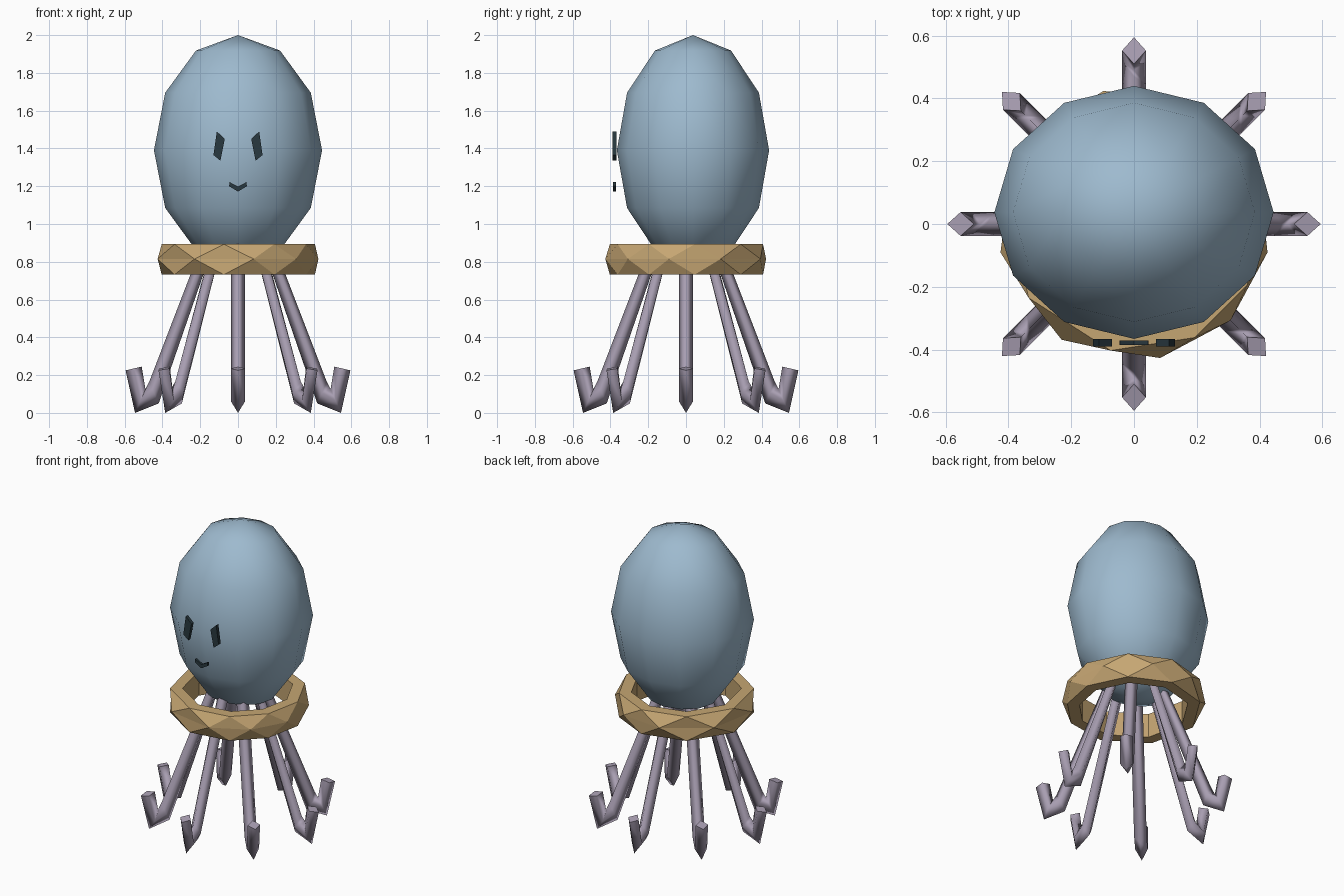
import bpy, bmesh
from math import radians, cos, sin, pi
from mathutils import Matrix

cube = bpy.data.objects.get("Cube")
if cube:
    bpy.data.objects.remove(cube, do_unlink=True)


def material(name, rgb):
    mat = bpy.data.materials.new(name)
    mat.use_nodes = True
    mat.diffuse_color = (*rgb, 1)
    mat.node_tree.nodes["Principled BSDF"].inputs["Base Color"].default_value = (*rgb, 1)
    return mat


BLUE = material("soft_blue", (0.34, 0.49, 0.62))
GOLD = material("tan_gold", (0.56, 0.38, 0.17))
MAUVE = material("pale_mauve", (0.39, 0.34, 0.44))
DARK = material("dark_slate", (0.022, 0.04, 0.05))


def finish(bm, name, mat, smooth=False):
    bmesh.ops.recalc_face_normals(bm, faces=bm.faces)
    for f in bm.faces:
        f.smooth = smooth
    mesh = bpy.data.meshes.new(name)
    bm.to_mesh(mesh)
    bm.free()
    mesh.materials.append(mat)
    obj = bpy.data.objects.new(name, mesh)
    bpy.context.collection.objects.link(obj)
    return obj


# Egg-shaped body: stretched sphere with 12 sides
bm = bmesh.new()
bmesh.ops.create_uvsphere(bm, u_segments=12, v_segments=6, radius=1)
bmesh.ops.transform(bm, verts=bm.verts,
                    matrix=Matrix.Translation((0, 0.037, 1.39)) @ Matrix.Diagonal((0.445, 0.403, 0.61, 1)))
finish(bm, "body", BLUE, True)

# Faceted ring: outer ridge points sit between the rim corners
ridge = [radians(a) for a in (25, 65, 103, 148, 192, 238, 281, 315, 348)]
n = len(ridge)
corner = [(a + (ridge[(i + 1) % n] + (2 * pi if i == n - 1 else 0))) / 2 for i, a in enumerate(ridge)]
bm = bmesh.new()


def loop(angles, radius, z):
    return [bm.verts.new((radius * cos(a), radius * sin(a), z)) for a in angles]


mid = loop(ridge, 0.435, 0.815)
top, bottom = loop(corner, 0.41, 0.893), loop(corner, 0.41, 0.732)
top_in, bottom_in = loop(corner, 0.335, 0.893), loop(corner, 0.335, 0.732)
for i in range(n):
    j = (i + 1) % n
    for rim, rim_in in ((top, top_in), (bottom, bottom_in)):
        bm.faces.new((mid[i], mid[j], rim[i]))
        bm.faces.new((mid[j], rim[i], rim[j]))
        bm.faces.new((rim[i], rim[j], rim_in[j], rim_in[i]))
    bm.faces.new((top_in[i], top_in[j], bottom_in[j], bottom_in[i]))
finish(bm, "ring", GOLD)

# Hooked leg: diamond sections as (inner r, z) and (outer r, z) pairs
sections = [((0.168, 0.95), (0.115, 0.93)), ((0.47, 0.165), (0.42, 0.05)),
            ((0.49, 0.125), (0.545, 0.0)), ((0.51, 0.245), (0.595, 0.225))]


def leg(angle, name):
    bm = bmesh.new()
    rings = []
    for (r1, z1), (r2, z2) in sections:
        r, z = (r1 + r2) / 2, (z1 + z2) / 2
        rings.append([bm.verts.new(p) for p in
                      ((r1, 0, z1), (r, 0.038, z), (r2, 0, z2), (r, -0.038, z))])
    for a, b in zip(rings, rings[1:]):
        for k in range(4):
            m = (k + 1) % 4
            bm.faces.new((a[k], a[m], b[m], b[k]))
    caps = [bm.faces.new(rings[0]), bm.faces.new(rings[-1])]
    # Keep the cut ends crisp
    for f in caps:
        for e in f.edges:
            e.smooth = False
    bmesh.ops.rotate(bm, verts=bm.verts, matrix=Matrix.Rotation(angle, 3, 'Z'))
    finish(bm, name, MAUVE, True)


for i in range(8):
    leg(i * pi / 4, f"leg_{i + 1}")


# Face details: outlines in x, z given a little depth
def plate(name, outline, front, back):
    bm = bmesh.new()
    a = [bm.verts.new((x, front, z)) for x, z in outline]
    b = [bm.verts.new((x, back, z)) for x, z in outline]
    bm.faces.new(a)
    bm.faces.new(b)
    for i in range(len(a)):
        j = (i + 1) % len(a)
        bm.faces.new((a[i], a[j], b[j], b[i]))
    finish(bm, name, DARK)


eye = [(0.112, 1.49), (0.07, 1.45), (0.093, 1.335), (0.13, 1.365)]
for side, name in ((1, "left_eye"), (-1, "right_eye")):
    plate(name, [(side * x, z) for x, z in eye], -0.39, -0.367)
plate("mouth", [(-0.045, 1.222), (0, 1.198), (0.045, 1.222),
                (0.047, 1.2), (0, 1.172), (-0.047, 1.2)], -0.386, -0.371)
